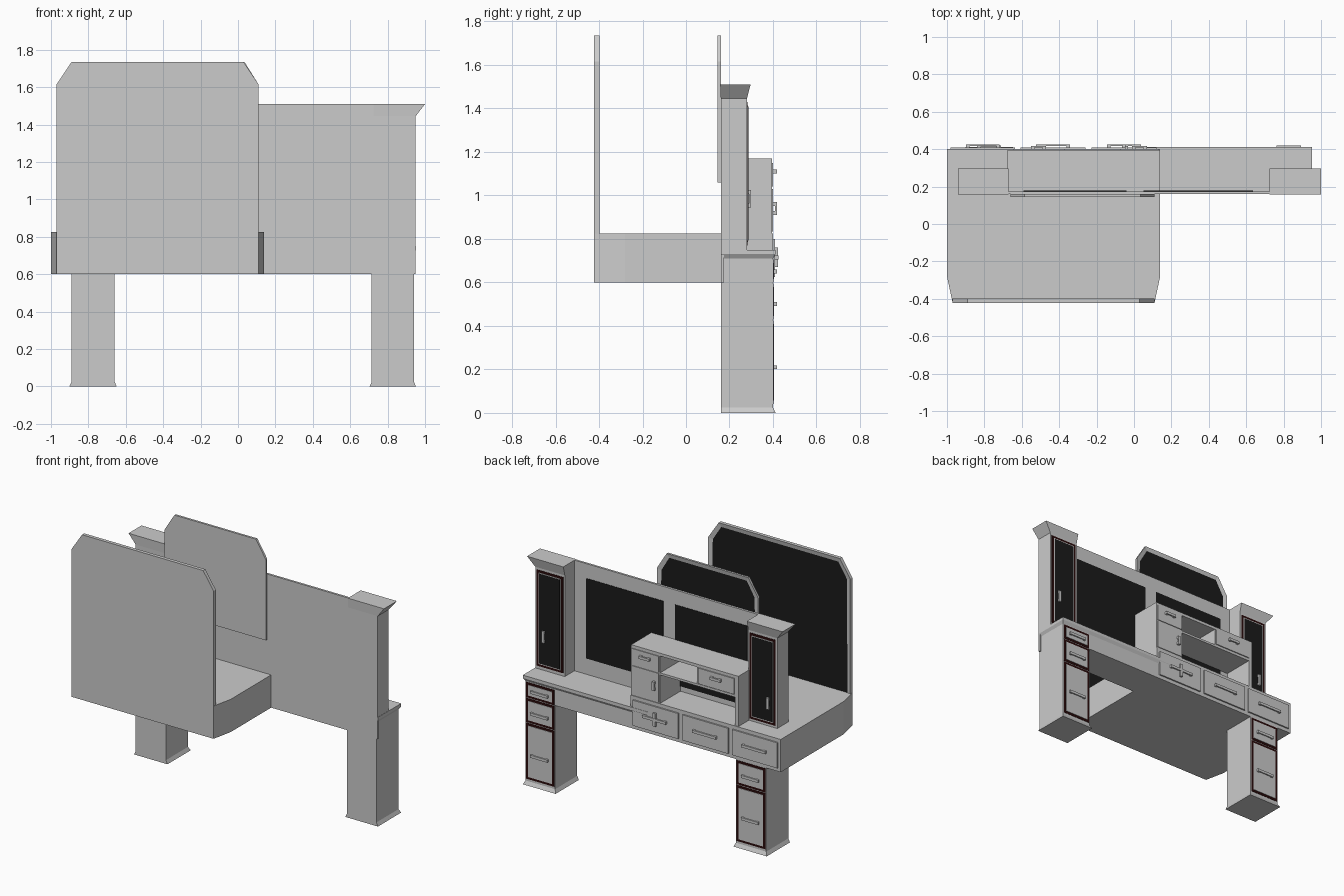
import bpy, bmesh
from mathutils import Vector

if "Cube" in bpy.data.objects:
    bpy.data.objects.remove(bpy.data.objects["Cube"])


def material(name, color):
    m = bpy.data.materials.new(name)
    m.diffuse_color = (*color, 1)
    m.use_nodes = True
    m.node_tree.nodes["Principled BSDF"].inputs["Base Color"].default_value = m.diffuse_color
    return m


GREY = material("light grey", (0.6, 0.6, 0.6))
BLACK = material("black", (0.011, 0.011, 0.011))
RED = material("dark red", (0.022, 0.003, 0.003))


def finish(name, bm, *mats):
    bmesh.ops.recalc_face_normals(bm, faces=bm.faces)
    me = bpy.data.meshes.new(name)
    bm.to_mesh(me)
    bm.free()
    for m in mats:
        me.materials.append(m)
    ob = bpy.data.objects.new(name, me)
    bpy.context.collection.objects.link(ob)
    return ob


def loft(name, lower, upper, mat=GREY):
    """Solid between two matching point loops."""
    bm = bmesh.new()
    a = [bm.verts.new(p) for p in lower]
    b = [bm.verts.new(p) for p in upper]
    bm.faces.new(a)
    bm.faces.new(b)
    for i in range(len(a)):
        j = (i + 1) % len(a)
        bm.faces.new((a[i], a[j], b[j], b[i]))
    return finish(name, bm, mat)


def rect(x0, x1, y0, y1, z):
    return [(x0, y0, z), (x1, y0, z), (x1, y1, z), (x0, y1, z)]


def box(name, x0, x1, y0, y1, z0, z1, mat=GREY):
    return loft(name, rect(x0, x1, y0, y1, z0), rect(x0, x1, y0, y1, z1), mat)


def screen(name, x0, x1, z0, z1, y0, y1, cx, cz):
    """Board with cut top corners and a recessed black back face."""
    pts = [(x0, z0), (x1, z0), (x1, z1 - cz), (x1 - cx, z1), (x0 + cx, z1), (x0, z1 - cz)]
    ob = loft(name, [(x, y0, z) for x, z in pts], [(x, y1, z) for x, z in pts])
    bm = bmesh.new()
    bm.from_mesh(ob.data)
    face = max(bm.faces, key=lambda f: f.normal.y)
    bmesh.ops.inset_region(bm, faces=[face], thickness=0.032)
    face.material_index = 1
    bmesh.ops.translate(bm, verts=face.verts, vec=Vector((0, -0.006, 0)))
    bm.to_mesh(ob.data)
    bm.free()
    ob.data.materials.append(BLACK)


def handle(name, x, z, y, length, upright=False, out=0.018):
    """Bar handle standing off the surface at y."""
    h, t = length / 2, 0.009
    w, d = (t, h) if upright else (h, t)
    box(name, x - w, x + w, y + out * 0.5, y + out, z - d, z + d)
    for s in (-1, 1):
        px, pz = (x, z + s * (h - t)) if upright else (x + s * (h - t), z)
        box(name + "_post", px - t, px + t, y, y + out * 0.6, pz - t, pz + t)


def framed(name, x0, x1, z0, z1, y, black=False):
    """Front with a dark red border."""
    box(name + "_border", x0, x1, y - 0.002, y + 0.002, z0, z1, RED)
    e = 0.016
    box(name + "_front", x0 + e, x1 - e, y, y + 0.005, z0 + e, z1 - e)
    if black:
        e = 0.022
        box(name + "_pane", x0 + e, x1 - e, y, y + 0.007, z0 + e, z1 - e, BLACK)


# Platform with cut front corners
outline = [(-1, 0.40), (-1, -0.28), (-0.97, -0.42), (0.11, -0.42), (0.14, -0.28), (0.14, 0.40)]
loft("platform", [(x, y, 0.6) for x, y in outline], [(x, y, 0.825) for x, y in outline])

# Tall boards
screen("front_board", -0.97, 0.11, 0.6, 1.735, -0.422, -0.398, 0.08, 0.12)
screen("middle_board", -0.66, 0.11, 1.06, 1.735, 0.145, 0.16, 0.075, 0.12)

# Desk with flared top edge
box("desk_apron", 0.0, 0.94, 0.16, 0.40, 0.6, 0.71)
loft("desk_edge", rect(0.0, 0.94, 0.16, 0.40, 0.71), rect(0.0, 0.952, 0.16, 0.412, 0.73))
box("desk_top", 0.0, 0.952, 0.16, 0.412, 0.73, 0.75)

# Back panel with two dark panes
box("back_panel", -0.89, 0.95, 0.16, 0.175, 0.6, 1.51)
for x0, x1 in ((-0.59, -0.04), (0.05, 0.635)):
    box("panel_pane", x0, x1, 0.174, 0.178, 0.86, 1.41, BLACK)

# Legs, pillars and caps on both ends
for side, x0, x1 in ((-1, -0.89, -0.66), (1, 0.715, 0.94)):
    box("leg", x0, x1, 0.16, 0.40, 0.02, 0.6)
    loft("foot", rect(x0 - 0.012, x1 + 0.012, 0.16, 0.412, 0), rect(x0, x1, 0.16, 0.40, 0.025))
    px0, px1 = (x0, -0.67) if side < 0 else (0.725, 0.95)
    box("pillar", px0, px1, 0.16, 0.28, 0.75, 1.445)
    out0, out1 = (0.052, 0) if side < 0 else (0, 0.05)
    loft("pillar_cap", rect(px0, px1, 0.16, 0.28, 1.445),
         rect(px0 - out0, px1 + out1, 0.157, 0.297, 1.51))
    # Pillar door
    base = 0.84 if side < 0 else 0.77
    framed("door", px0 + 0.012, px1 - 0.012, base, 1.43, 0.28, True)
    handle("door_handle", px0 + 0.155 if side > 0 else px0 + 0.065, 0.985, 0.283, 0.08, True, 0.015)
    # Leg drawers
    rows = [(0.04, 0.425, 0.21), (0.43, 0.595, 0.50)]
    if side > 0:
        rows.append((0.60, 0.705, 0.65))
    for z0, z1, hz in rows:
        framed("leg_drawer", x0 + 0.006, x1 - 0.006, z0, z1, 0.40)
        handle("leg_drawer_handle", (x0 + x1) / 2, hz, 0.403, 0.13, out=0.016)

# Drawers along the rear of the platform
for x0, x1 in ((-0.98, -0.636), (-0.606, -0.26), (-0.227, 0.12)):
    box("platform_drawer", x0, x1, 0.395, 0.41, 0.625, 0.80)
    handle("platform_drawer_handle", (x0 + x1) / 2, 0.715, 0.408, 0.18)
box("upright_grip", -0.063, -0.043, 0.408, 0.424, 0.67, 0.76)

# Open shelf unit
box("shelf_top", -0.675, 0.14, 0.175, 0.395, 1.15, 1.17)
box("shelf_board", -0.675, -0.08, 0.175, 0.395, 1.02, 1.035)
box("shelf_cupboard", -0.08, 0.14, 0.175, 0.395, 0.825, 1.15)
box("shelf_drawer_box", -0.66, -0.36, 0.175, 0.393, 1.035, 1.15)
box("shelf_side", -0.675, -0.65, 0.175, 0.395, 0.825, 1.15)

# Shelf unit fronts
for name, x0, x1, z0, z1 in (("shelf_drawer", -0.645, -0.37, 1.04, 1.148),
                             ("cupboard_drawer", -0.072, 0.132, 1.04, 1.148),
                             ("cupboard_door", -0.072, 0.132, 0.835, 1.03)):
    box(name, x0, x1, 0.39, 0.40, z0, z1)
handle("shelf_drawer_handle", -0.51, 1.11, 0.40, 0.08)
handle("cupboard_drawer_handle", 0.03, 1.11, 0.40, 0.08)
handle("cupboard_door_handle", -0.04, 0.94, 0.40, 0.06, True)
